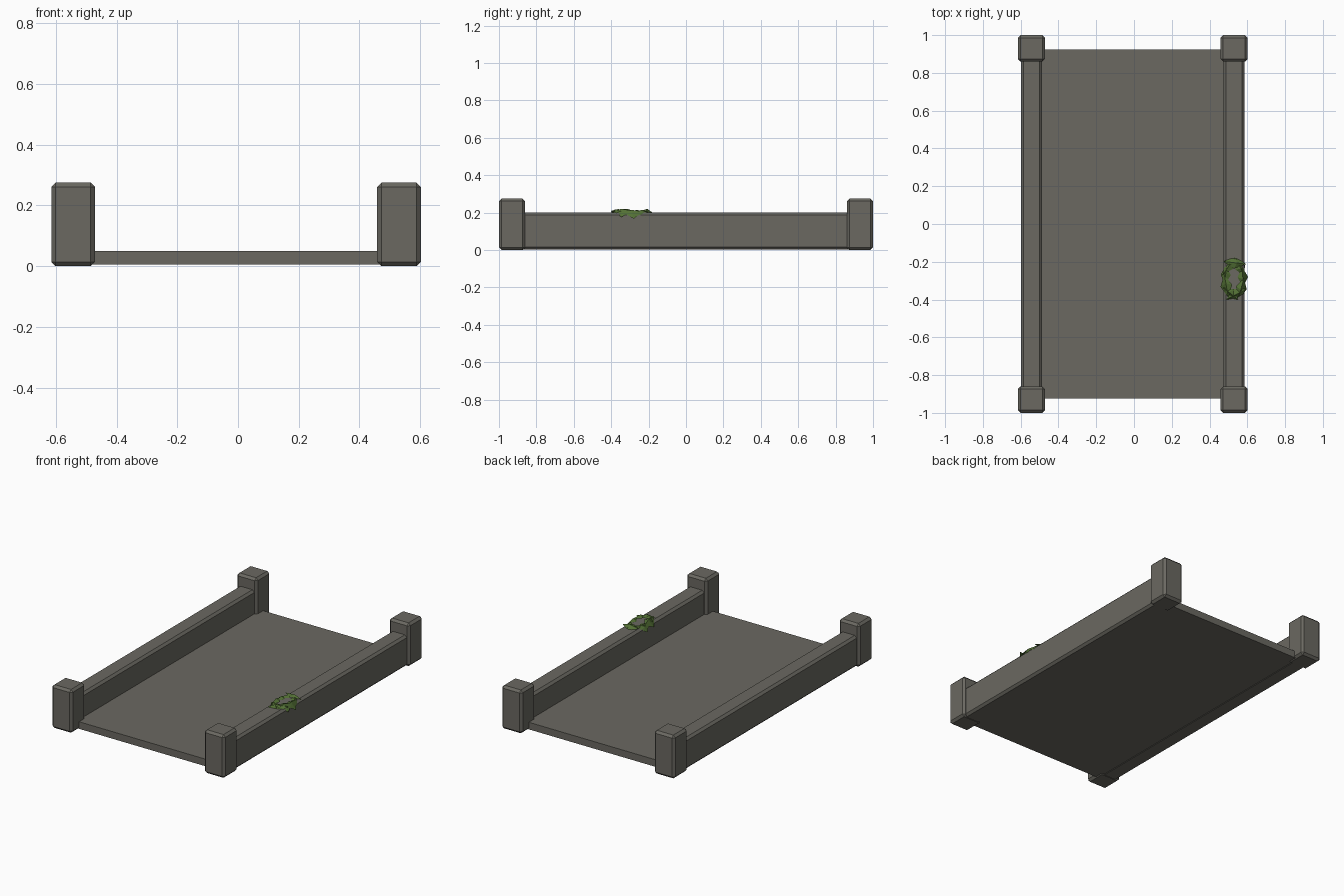
import bpy
import bmesh
import random
from math import cos, sin, pi
from mathutils import Vector

cube = bpy.data.objects.get("Cube")
if cube:
    bpy.data.objects.remove(cube, do_unlink=True)


def make_material(name, rgb):
    mat = bpy.data.materials.new(name)
    mat.use_nodes = True
    mat.diffuse_color = (*rgb, 1)
    mat.node_tree.nodes["Principled BSDF"].inputs["Base Color"].default_value = (*rgb, 1)
    return mat


stone = make_material("grey stone", (0.145, 0.14, 0.12))
green = make_material("leaf green", (0.085, 0.16, 0.035))


def add_object(name, bm, mat):
    bmesh.ops.recalc_face_normals(bm, faces=bm.faces)
    mesh = bpy.data.meshes.new(name)
    bm.to_mesh(mesh)
    bm.free()
    mesh.materials.append(mat)
    obj = bpy.data.objects.new(name, mesh)
    bpy.context.collection.objects.link(obj)
    return obj


def block(name, low, high, chamfer=0):
    """Box between two corners, with optional flat chamfered edges."""
    low, high = Vector(low), Vector(high)
    bm = bmesh.new()
    bmesh.ops.create_cube(bm, size=1)
    bmesh.ops.scale(bm, vec=high - low, verts=bm.verts)
    bmesh.ops.translate(bm, vec=(low + high) / 2, verts=bm.verts)
    if chamfer:
        bmesh.ops.bevel(bm, geom=bm.edges[:], offset=chamfer, segments=1,
                        affect='EDGES', profile=0.5)
    return add_object(name, bm, stone)


# Flat deck
block("deck", (-0.545, -0.925, 0.005), (0.53, 0.925, 0.05))

# Low walls, each with a post at both ends
for side, x in (("right", -0.543), ("left", 0.53)):
    block(side + "_wall", (x - 0.056, -0.9, 0.002), (x + 0.056, 0.9, 0.2), 0.014)
    for end, y in (("front", -0.93), ("back", 0.93)):
        block(f"{end}_{side}_post", (x - 0.072, y - 0.07, 0),
              (x + 0.072, y + 0.07, 0.275), 0.014)


def leaf(bm, centre, heading, length, width, droop):
    """Thin ridged leaf, its outer edge hanging lower than its inner edge."""
    along = Vector((cos(heading), sin(heading), 0))
    out = Vector((sin(heading), -cos(heading), 0))
    up = Vector((0, 0, 1))
    points = [
        centre - along * length / 2 - up * 0.004,
        centre + out * width / 2 - up * droop,
        centre + along * length / 2 + up * 0.002,
        centre - out * width / 2 + up * 0.002,
        centre + up * 0.012 - along * length * 0.1,
        centre - up * 0.008,
    ]
    v = [bm.verts.new(p) for p in points]
    for i in range(4):
        j = (i + 1) % 4
        bm.faces.new((v[i], v[j], v[4]))
        bm.faces.new((v[j], v[i], v[5]))


# Ring of leaves draped over the left wall
random.seed(4)
bm = bmesh.new()
count = 9
for i in range(count):
    a = 2 * pi * (i + 0.15) / count
    centre = Vector((0.53 + 0.046 * cos(a), -0.29 + 0.085 * sin(a),
                     0.205 + random.uniform(-0.004, 0.004)))
    # Follow the long oval, turning tightly at its ends
    heading = a + pi / 2 - 0.35 * sin(2 * a)
    leaf(bm, centre, heading, random.uniform(0.10, 0.13),
         random.uniform(0.05, 0.065), 0.012 + 0.024 * abs(cos(a)))
add_object("leaf_clump", bm, green)
